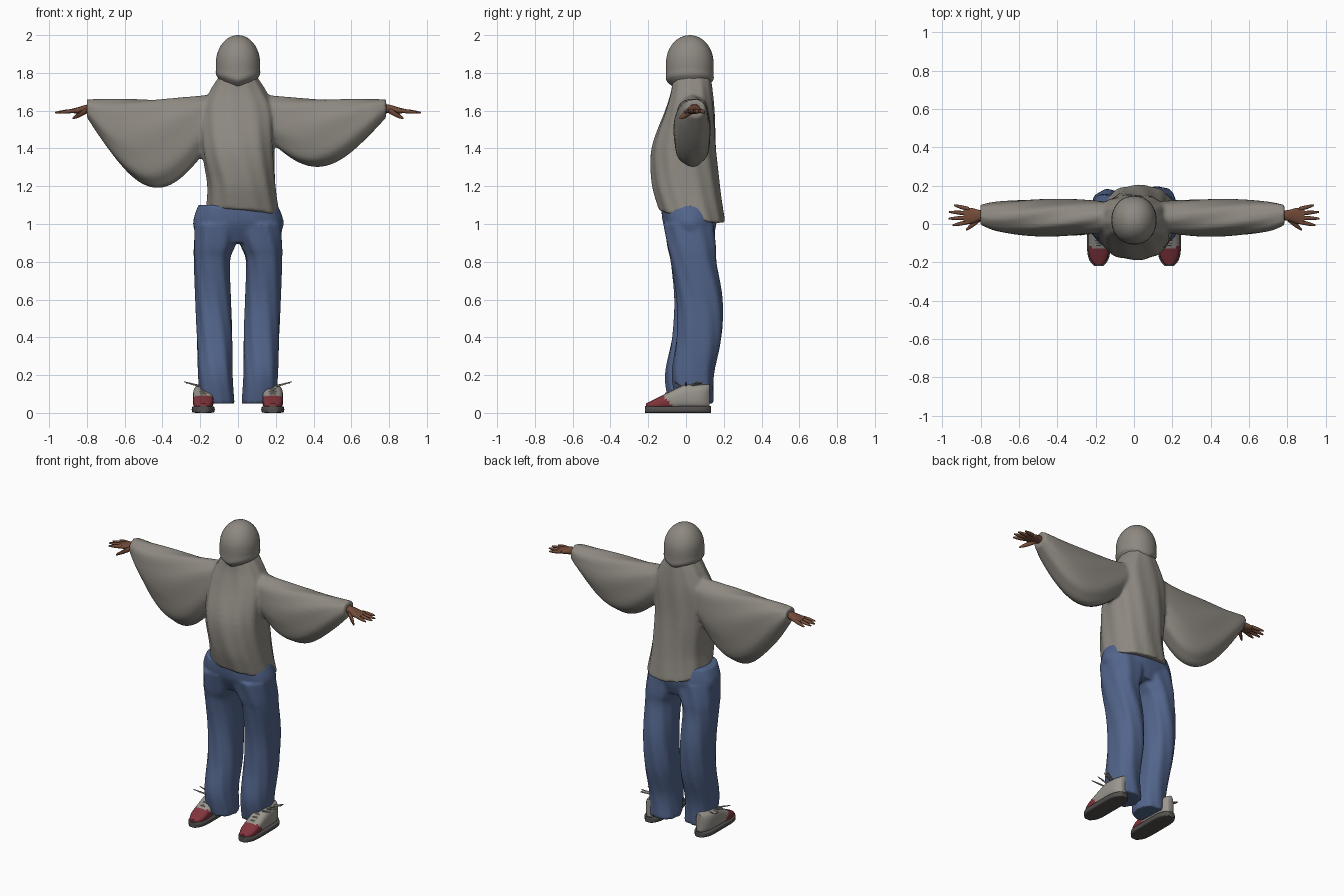
import bpy, bmesh
from math import sin, cos, pi, radians, copysign
from mathutils import Vector

cube = bpy.data.objects.get("Cube")
if cube:
    bpy.data.objects.remove(cube, do_unlink=True)


def material(name, *rgb):
    made = bpy.data.materials.new(name)
    made.use_nodes = True
    made.diffuse_color = (*rgb, 1)
    shader = made.node_tree.nodes["Principled BSDF"]
    shader.inputs["Base Color"].default_value = (*rgb, 1)
    shader.inputs["Roughness"].default_value = 0.8
    return made


cloth = material("warm grey cloth", .27, .25, .22)
denim = material("blue denim", .085, .13, .26)
skin = material("brown skin", .17, .07, .04)
red_leather = material("red leather", .22, .035, .045)
pale_leather = material("pale grey leather", .32, .3, .27)
rubber = material("dark rubber", .085, .08, .075)


def spline(rows, steps):
    """Smoothly resample section rows with a Catmull-Rom curve."""
    rows = [Vector(row) for row in rows]
    result = []
    for i, (start, end) in enumerate(zip(rows, rows[1:])):
        before = rows[max(i - 1, 0)]
        after = rows[min(i + 2, len(rows) - 1)]
        tangent_in, tangent_out = (end - before) / 2, (after - start) / 2
        for step in range(steps):
            u = step / steps
            ease = u * u * (3 - 2 * u)
            result.append(start.lerp(end, ease) + tangent_in * u * (1 - u) ** 2
                          - tangent_out * u * u * (1 - u))
    return result + [rows[-1]]


def loft(bm, axis, rows, sides=48, power=.85, steps=5, folds=(0, 0, 0), warp=None):
    """Skin rows of (position, centre, half size, centre, half size) along an axis."""
    depth, count, twist = folds
    rings = []
    for along, centre_a, half_a, centre_b, half_b in spline(rows, steps):
        ring = []
        for k in range(sides):
            angle = 2 * pi * k / sides
            ripple = 1 + depth * sin(count * angle + twist * along)
            ca, sa = cos(angle), sin(angle)
            a = centre_a + half_a * ripple * copysign(abs(ca) ** power, ca)
            b = centre_b + half_b * ripple * copysign(abs(sa) ** power, sa)
            point = Vector({"x": (along, a, b), "y": (a, along, b), "z": (a, b, along)}[axis])
            ring.append(bm.verts.new(warp(point) if warp else point))
        rings.append(ring)
    for low, high in zip(rings, rings[1:]):
        for k in range(sides):
            bm.faces.new((low[k - 1], low[k], high[k], high[k - 1]))
    bm.faces.new(rings[0])
    bm.faces.new(rings[-1])


def tube(bm, start, end, radius, warp):
    """Tapered round strand running mostly along x."""
    rows = []
    for u in (0, .5, .9, 1):
        x, y, z = Vector(start).lerp(Vector(end), u)
        thick = radius * (1 - .7 * u ** 4)
        rows.append((x, y, thick, z, thick))
    loft(bm, "x", rows, sides=10, steps=2, warp=warp)


def finish(name, bm, *materials, rule=None, merge=False):
    bmesh.ops.recalc_face_normals(bm, faces=bm.faces[:])
    for face in bm.faces:
        if rule:
            face.material_index = rule(face.calc_center_median())
    mesh = bpy.data.meshes.new(name)
    bm.to_mesh(mesh)
    bm.free()
    for entry in materials:
        mesh.materials.append(entry)
    part = bpy.data.objects.new(name, mesh)
    bpy.context.collection.objects.link(part)
    bpy.context.view_layer.objects.active = part
    part.select_set(True)
    bpy.ops.object.shade_smooth_by_angle(angle=radians(50))
    part.select_set(False)
    if merge:
        remesh = part.modifiers.new("merge", 'REMESH')
        remesh.mode, remesh.voxel_size, remesh.use_smooth_shade = 'VOXEL', .01, True
        soften = part.modifiers.new("soften", 'SMOOTH')
        soften.factor, soften.iterations = .5, 4


# Top: body with a hem that dips at the back, merged with two draped sleeves
def tilt_hem(point):
    weight = max(0, (1.3 - point.z) * 4)
    point.z -= (.2 * point.y + .08 * point.x) * weight
    return point


bm = bmesh.new()
loft(bm, "z", [(1.05, .025, .195, .03, .175), (1.2, .02, .18, 0, .18),
               (1.4, 0, .19, -.01, .17), (1.6, 0, .19, .02, .13),
               (1.7, 0, .15, .03, .11), (1.78, 0, .1, .03, .1)],
     folds=(.022, 11, 9), warp=tilt_hem)
for side, reach, drape in ((-1, .75, .37), (1, .735, .26)):
    rows = []
    for k in range(13):
        u = k / 12
        swell = sin(pi * u)
        top = 1.66 + .04 * (1 - u) ** 4
        bottom = 1.565 - drape * swell
        front = -.005 - .06 * swell ** .6
        back = .1 + .03 * swell ** .6
        rows.append((side * (.05 + reach * u), (front + back) / 2, (back - front) / 2,
                     (top + bottom) / 2, (top - bottom) / 2))
    loft(bm, "x", rows, folds=(.022, 7, 14))
finish("hooded_top", bm, cloth, merge=True)


# Hood: egg-shaped dome over a tucked-in neck, with a peaked front rim
def lift_rim(point):
    if point.z < 1.82:
        point.z += .25 * abs(point.x) - .02
    return point


rows = [(1.74, 0, .085, .03, .09), (1.765, 0, .105, .02, .112)]
for k in range(-2, 8):
    angle = k * pi / 14.1
    width = cos(max(angle, 0))
    rows.append((1.85 + .15 * sin(angle), 0, .117 * width, .02, .126 * width))
bm = bmesh.new()
loft(bm, "z", rows, power=.95, steps=4, warp=lift_rim)
finish("hood", bm, cloth)

# Trousers: hips merged with two wide legs, one a step behind the other
bm = bmesh.new()
loft(bm, "z", [(.9, 0, .2, .03, .1), (1, 0, .24, .02, .14), (1.1, 0, .21, .01, .14)],
     folds=(.01, 9, 20))
for side, stride in ((-1, 0), (1, .06)):
    rows = [(.05, .11, .09, .005, .095), (.2, .12, .09, 0, .11), (.4, .124, .095, .045, .12),
            (.6, .132, .093, .06, .12), (.8, .138, .095, .04, .12),
            (.88, .125, .11, .03, .13), (1, .1, .13, .015, .135)]
    loft(bm, "z", [(z, side * x, width, y + stride * max(0, .8 - z), depth)
                   for z, x, width, y, depth in rows], folds=(.028, 8, 12))
finish("trousers", bm, denim, merge=True)

for side, label in ((1, "left"), (-1, "right")):
    def mirror(point):
        return Vector((point.x * side, point.y, point.z))

    # Hand: palm, four spread fingers and a thumb
    bm = bmesh.new()
    loft(bm, "x", [(.74, .045, .025, 1.61, .025), (.8, .045, .027, 1.61, .022),
                   (.85, .042, .042, 1.6, .017), (.89, .043, .036, 1.6, .008)],
         sides=20, steps=3, warp=mirror)
    for finger in range(4):
        offset = finger - 1.4
        y = .042 + .022 * offset
        tip = .97 - .012 * offset ** 2
        tube(bm, (.86, y, 1.6), (tip, y + .013 * offset, 1.59), .011, mirror)
    tube(bm, (.8, .03, 1.6), (.875, -.03, 1.56), .016, mirror)
    finish(label + "_hand", bm, skin)

    # Shoe: rubber sole and an upper that rises from the toe to the ankle
    sole_rows, upper_rows = [], []
    for k in range(13):
        s = sin(pi * (k / 12 - .5))
        bulge = 1 - s ** 6
        sole_rows.append((.175 * s - .043, .184, .024 + .037 * bulge, .018, .018))
        y = .168 * s - .043
        half_height = (min(.15, .05 + (y + .21) / 2) - .02) / 2
        upper_rows.append((y, .184, .02 + .034 * bulge, .02 + half_height, half_height))
    bm = bmesh.new()
    loft(bm, "y", sole_rows, sides=28, power=.4, steps=2, warp=mirror)
    finish(label + "_shoe_sole", bm, rubber)
    bm = bmesh.new()
    loft(bm, "y", upper_rows, sides=32, power=.7, steps=3, warp=mirror)
    finish(label + "_shoe_upper", bm, pale_leather, red_leather,
           rule=lambda centre: int(centre.y + .9 * centre.z < -.04))

    # Laces over the instep, stray lace ends and a flat pull tab
    bm = bmesh.new()
    for lace in range(3):
        y = -.105 + .025 * lace
        z = .05 + (y + .21) / 2
        loft(bm, "x", [(.184 + .035 * k, y, .006, z - .018 * abs(k), .006) for k in (-1, 0, 1)],
             sides=8, steps=3, warp=mirror)
    for spread in (-.03, 0, .03):
        tube(bm, (.2, spread, .14), (.285, spread * 2, .165), .005, mirror)
    loft(bm, "x", [(.2, .035, .015, .145, .003), (.275, .07, .018, .16, .003)],
         sides=8, power=.3, steps=2, warp=mirror)
    finish(label + "_laces", bm, pale_leather)
